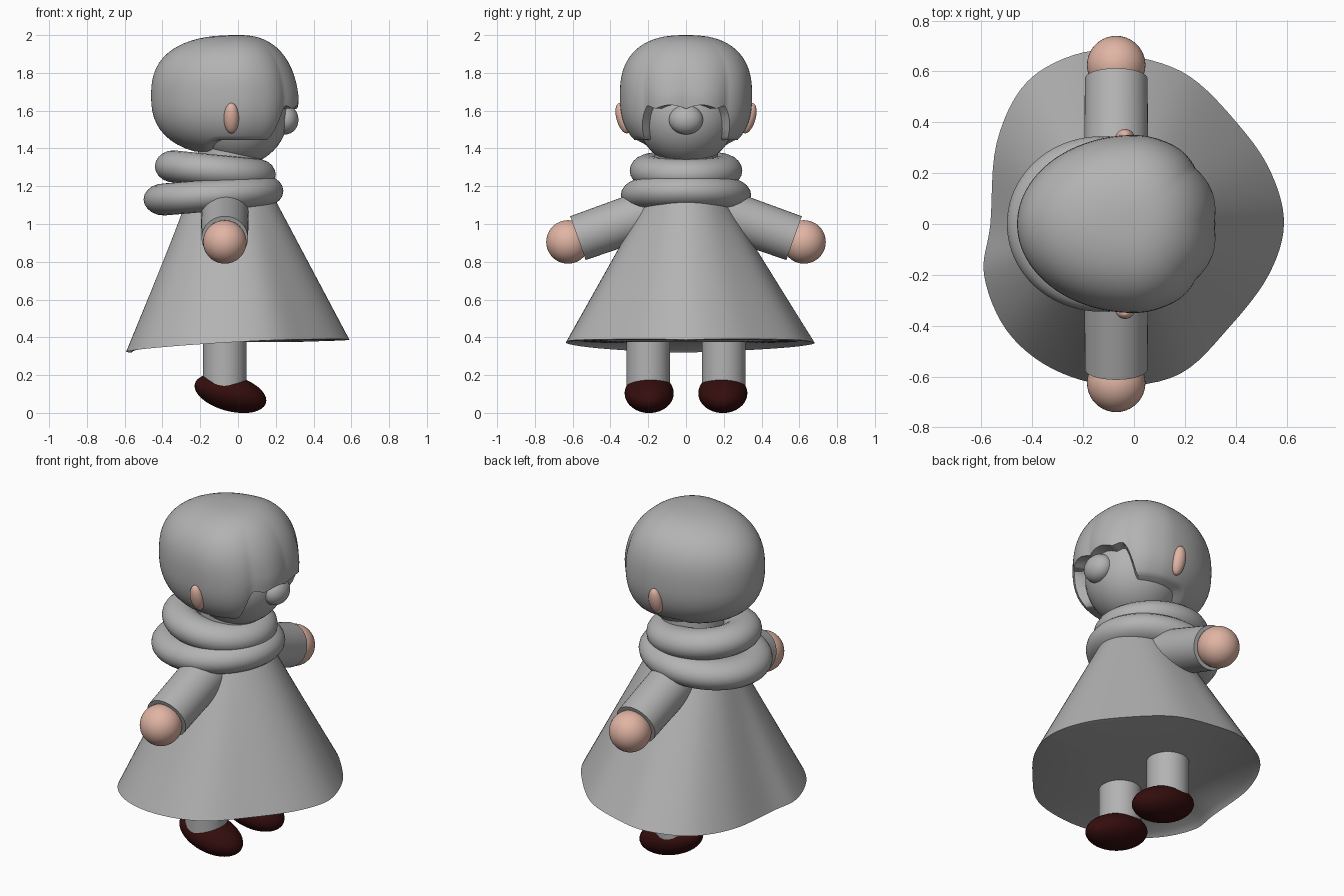
import bpy, bmesh, math
from math import sin, cos, pi, radians
from mathutils import Vector, Matrix

if "Cube" in bpy.data.objects:
    bpy.data.objects.remove(bpy.data.objects["Cube"])


def material(name, rgb):
    m = bpy.data.materials.new(name)
    m.diffuse_color = (*rgb, 1)
    m.use_nodes = True
    m.node_tree.nodes["Principled BSDF"].inputs["Base Color"].default_value = m.diffuse_color
    return m


GREY = material("grey", (0.45, 0.45, 0.45))
SKIN = material("skin pink", (0.75, 0.46, 0.37))
MAROON = material("dark maroon", (0.035, 0.004, 0.004))


def finish(name, bm, mat, angle=45):
    bmesh.ops.recalc_face_normals(bm, faces=bm.faces)
    me = bpy.data.meshes.new(name)
    bm.to_mesh(me)
    bm.free()
    me.materials.append(mat)
    for p in me.polygons:
        p.use_smooth = True
    me.set_sharp_from_angle(angle=radians(angle))
    ob = bpy.data.objects.new(name, me)
    bpy.context.collection.objects.link(ob)
    return ob


def ellipsoid(name, mat, centre, radii, rot=(0, 0, 0)):
    bm = bmesh.new()
    bmesh.ops.create_uvsphere(bm, u_segments=40, v_segments=24, radius=1)
    ob = finish(name, bm, mat)
    ob.location, ob.scale, ob.rotation_euler = centre, radii, rot
    return ob


def loft(name, mat, rings, closed=False, angle=45):
    """Skin a list of equal-length point rings; cap the ends unless closed."""
    bm = bmesh.new()
    vs = [[bm.verts.new(p) for p in ring] for ring in rings]
    n = len(vs[0])
    pairs = list(zip(vs, vs[1:])) + ([(vs[-1], vs[0])] if closed else [])
    for a, b in pairs:
        for i in range(n):
            bm.faces.new((a[i], a[(i + 1) % n], b[(i + 1) % n], b[i]))
    if not closed:
        bm.faces.new(vs[0])
        bm.faces.new(vs[-1])
    return finish(name, bm, mat, angle)


def tube(name, mat, a, b, ra, rb, n=40):
    a, b = Vector(a), Vector(b)
    q = (b - a).to_track_quat('Z', 'Y')
    ring = lambda c, r: [c + q @ Vector((r * cos(2 * pi * i / n), r * sin(2 * pi * i / n), 0))
                         for i in range(n)]
    return loft(name, mat, [ring(a, ra), ring(b, rb)])


def smoothstep(a, b, x):
    t = max(0, min(1, (x - a) / (b - a)))
    return t * t * (3 - 2 * t)


# Head and nose
ellipsoid("head", GREY, (0, 0, 1.575), (0.265, 0.262, 0.265))
ellipsoid("nose", GREY, (0.25, 0, 1.552), (0.07, 0.09, 0.078))


# Hair: rounded egg shell with an edge height that depends on direction
def hair_edge(deg):
    z = 1.62 + (1.445 - 1.62) * smoothstep(36, 54, deg)
    z += (1.385 - 1.445) * smoothstep(105, 135, deg)
    if deg < 50:
        z += 0.02 * (abs(sin(radians(deg * 6.5))) - 0.5)
    return z


def hair_point(t, z, v, inset=1):
    deg = abs(math.degrees(math.atan2(sin(t), cos(t))))
    up = (z - 1.68) / 0.32
    r = max(0, 1 - abs(up) ** 2.5) ** 0.4
    front = 0.325 * (1 - 0.15 * max(0, up))
    r *= inset * (1 + 0.05 * v * v * (abs(sin(radians(deg * 4.5))) - 0.7)
                  * (1 - smoothstep(50, 80, deg)))
    return ((front if cos(t) > 0 else 0.46) * r * cos(t), 0.35 * r * sin(t), z)


N = 144
angles = [2 * pi * i / N for i in range(N)]
rings = []
for k in range(1, 29):
    v = 1 - (1 - k / 28) if k > 8 else k / 28
    ring = []
    for t in angles:
        deg = abs(math.degrees(math.atan2(sin(t), cos(t))))
        zb = hair_edge(deg)
        # even spacing over the curved dome, down to the edge
        low = math.acos((zb - 1.68) / 0.32)
        z = 1.68 + 0.32 * cos(low * v ** 1.2)
        ring.append(hair_point(t, z, v))
    rings.append(ring)
rings.append([hair_point(t, p[2], 1, 0.72) for t, p in zip(angles, rings[-1])])
loft("hair", GREY, rings, angle=50)

# Scarf: two soft tilted rolls
def scarf_roll(name, cx, rx, ry, z_back, z_front, thick, high):
    rings = []
    for t in [2 * pi * i / 80 for i in range(80)]:
        zc = (z_back + z_front) / 2 + (z_front - z_back) / 2 * cos(t)
        ring = []
        for j in range(20):
            a = 2 * pi * j / 20
            d = thick * (cos(a) - 1)
            ring.append((cx + (rx + d) * cos(t), (ry + d) * sin(t), zc + high * sin(a)))
        rings.append(ring)
    loft(name, GREY, rings, closed=True)


scarf_roll("scarf_lower", -0.13, 0.37, 0.345, 1.13, 1.175, 0.11, 0.085)
scarf_roll("scarf_upper", -0.12, 0.32, 0.298, 1.305, 1.26, 0.10, 0.085)
tube("neck", GREY, (-0.06, 0, 1.1), (-0.04, 0, 1.4), 0.17, 0.17)

# Cloak: wavy hem lofted up to an oval collar, with a recessed underside
HEM = [(.59, 0), (.54, .2), (.42, .38), (.22, .58), (0, .66), (-.2, .675), (-.42, .56),
       (-.54, .32), (-.565, 0), (-.59, -.2), (-.5, -.42), (-.32, -.57), (-.08, -.635),
       (.18, -.59), (.38, -.4), (.53, -.2)]
hem, top = [], []
for i in range(16):
    p0, p1, p2, p3 = (Vector(HEM[(i + k) % 16]) for k in (-1, 0, 1, 2))
    for s in range(6):
        u = s / 6
        p = 0.5 * (2 * p1 + (p2 - p0) * u + (2 * p0 - 5 * p1 + 4 * p2 - p3) * u * u
                   + (3 * p1 - p0 - 3 * p2 + p3) * u ** 3)
        hem.append(Vector((p.x, p.y, 0.352 + 0.035 * p.x / 0.59 + 0.025 * abs(p.y) / 0.66)))
        t = 2 * pi * (i + u) / 16
        top.append(Vector((-0.04 + 0.22 * cos(t), 0.195 * sin(t), 1.16)))
rings = [[a.lerp(b, k / 8) for a, b in zip(top, hem)] for k in range(9)]
rings.append([Vector((p.x * 0.95, p.y * 0.95, p.z * 0.5 + 0.19)) for p in hem])
rings.append([Vector((p.x * 0.5, p.y * 0.5, 0.375)) for p in hem])
loft("cloak", GREY, rings)

# Paired parts
for s, side in ((1, "left"), (-1, "right")):
    ellipsoid(side + "_ear", SKIN, (-0.035, s * 0.332, 1.56), (0.04, 0.036, 0.083),
              (-s * 0.28, 0, 0))
    tube(side + "_sleeve", GREY, (-0.07, s * 0.12, 1.085), (-0.07, s * 0.572, 0.925),
         0.128, 0.123)
    ellipsoid(side + "_hand", SKIN, (-0.07, s * 0.625, 0.905), (0.115, 0.115, 0.115))
    tube(side + "_leg", GREY, (-0.07, s * 0.2, 0.12), (-0.07, s * 0.2, 0.42), 0.115, 0.115)
    ellipsoid(side + "_shoe", MAROON, (-0.04, s * 0.195, 0.104), (0.195, 0.13, 0.095),
              (0, radians(15), 0))
